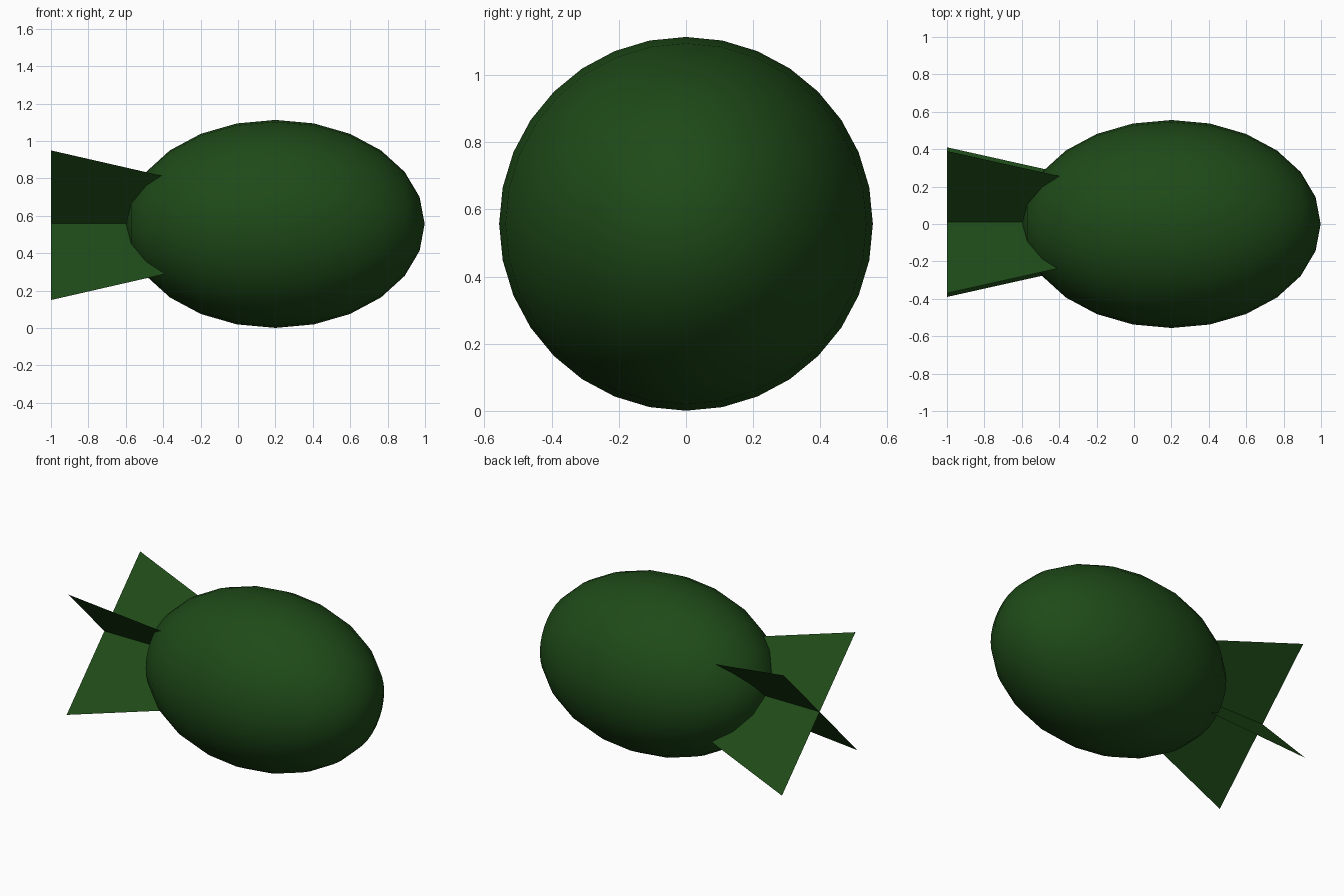
import bpy, bmesh, math
from mathutils import Matrix, Vector

if "Cube" in bpy.data.objects:
    bpy.data.objects.remove(bpy.data.objects["Cube"])

green = bpy.data.materials.new("dark_green")
green.diffuse_color = (0.013, 0.068, 0.009, 1)
green.use_nodes = True
green.node_tree.nodes["Principled BSDF"].inputs["Base Color"].default_value = green.diffuse_color


def add_object(name, bm):
    mesh = bpy.data.meshes.new(name)
    bm.to_mesh(mesh)
    bm.free()
    mesh.materials.append(green)
    obj = bpy.data.objects.new(name, mesh)
    bpy.context.collection.objects.link(obj)
    return obj


# Egg-shaped body, poles along x
bm = bmesh.new()
bmesh.ops.create_uvsphere(
    bm, u_segments=32, v_segments=12, radius=1,
    matrix=Matrix.Translation((0.2, 0, 0.557))
    @ Matrix.Diagonal((0.798, 0.556, 0.556, 1))
    @ Matrix.Rotation(math.pi / 2, 4, 'Y'))
body = add_object("body", bm)
for poly in body.data.polygons:
    poly.use_smooth = True


# Tail fins: two thin tapered sheets crossing in an X, front ends sunk in the body
def tail_fin(name, low, high):
    low, high = Vector(low), Vector(high)
    mid = (low + high) / 2
    taper = 0.6
    bm = bmesh.new()
    verts = [bm.verts.new(p) for p in (
        (-1, *low), (-1, *high),
        (-0.3, *mid.lerp(high, taper)), (-0.3, *mid.lerp(low, taper)))]
    bm.faces.new(verts)
    return add_object(name, bm)


tail_fin("tail_fin_a", (0.41, 0.15), (-0.37, 0.95))
tail_fin("tail_fin_b", (-0.39, 0.15), (0.39, 0.95))
